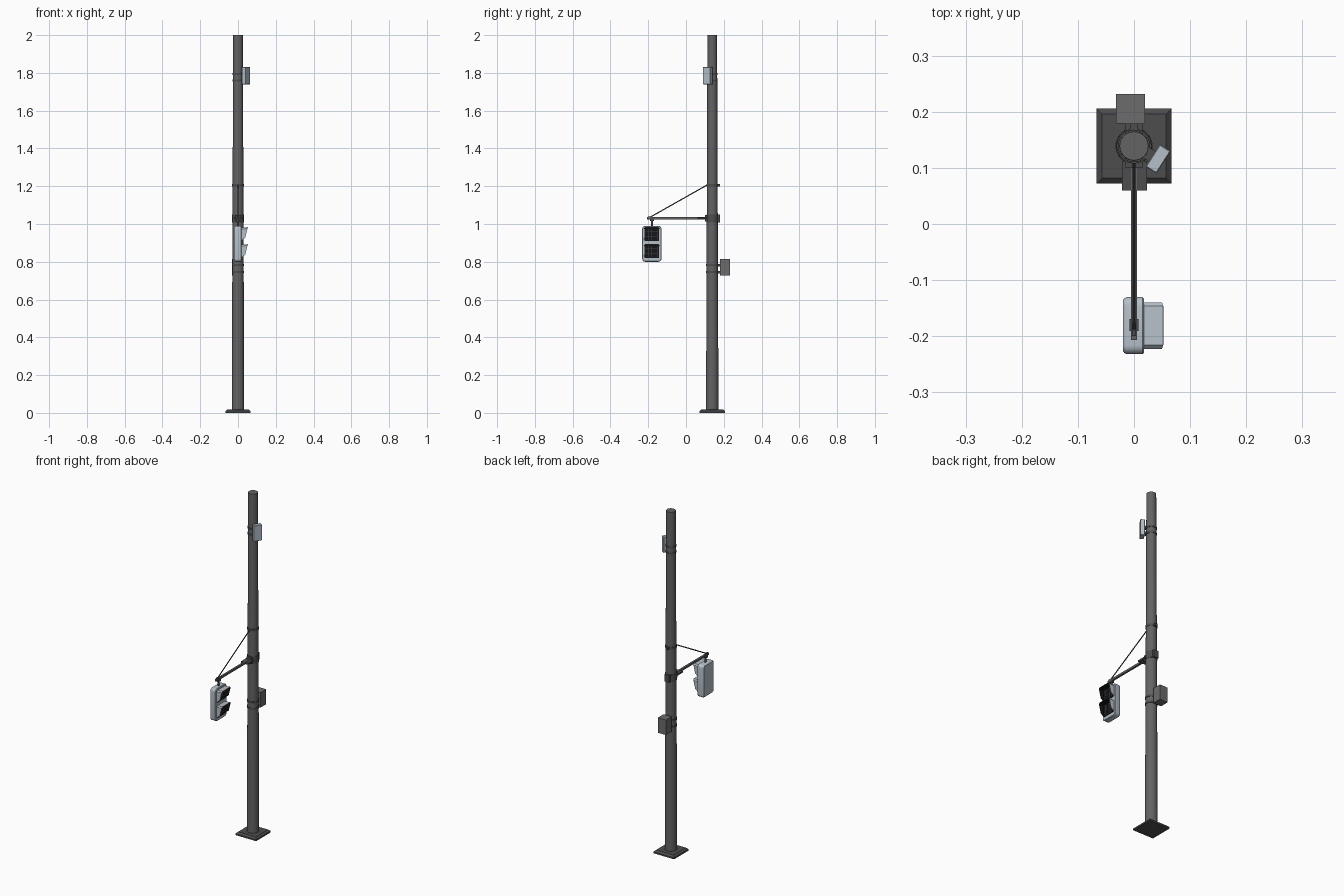
import bpy, bmesh, math
from mathutils import Vector, Matrix

if "Cube" in bpy.data.objects:
    bpy.data.objects.remove(bpy.data.objects["Cube"])

def mat(name, r, g, b):
    m = bpy.data.materials.new(name)
    m.diffuse_color = (r, g, b, 1)
    m.use_nodes = True
    m.node_tree.nodes["Principled BSDF"].inputs["Base Color"].default_value = m.diffuse_color
    return m

POLE = mat("pole grey", 0.125, 0.125, 0.127)
DARK = mat("dark steel", 0.075, 0.075, 0.077)
BOX = mat("cabinet grey", 0.15, 0.15, 0.153)
LIGHT = mat("pale blue grey", 0.46, 0.53, 0.58)
BLACK = mat("lens black", 0.008, 0.008, 0.009)
GRID = mat("lens grid grey", 0.06, 0.06, 0.065)
PY = 0.139  # pole centre in y

def finish(name, bm, mats, bevel=0, segs=1, smooth=True):
    me = bpy.data.meshes.new(name)
    bm.to_mesh(me)
    bm.free()
    for m in mats:
        me.materials.append(m)
    ob = bpy.data.objects.new(name, me)
    bpy.context.collection.objects.link(ob)
    if bevel:
        b = ob.modifiers.new("bevel", 'BEVEL')
        b.width, b.segments = bevel, segs
    if smooth:
        bpy.ops.object.select_all(action='DESELECT')
        ob.select_set(True)
        bpy.context.view_layer.objects.active = ob
        bpy.ops.object.shade_smooth_by_angle(angle=math.radians(35))
    return ob

def box(name, loc, size, m, rot=0, bevel=0):
    bm = bmesh.new()
    bmesh.ops.create_cube(bm, size=1, matrix=Matrix.LocRotScale(
        Vector(loc), Matrix.Rotation(rot, 3, 'Z').to_quaternion(), Vector(size)))
    return finish(name, bm, [m], bevel, smooth=False)

def rod(name, a, b, r1, r2, m, sides=24, caps=True):
    a, b = Vector(a), Vector(b)
    d = b - a
    bm = bmesh.new()
    q = d.to_track_quat('Z', 'Y')
    bmesh.ops.create_cone(bm, cap_ends=caps, segments=sides, radius1=r1, radius2=r2, depth=d.length,
                          matrix=Matrix.LocRotScale((a + b) / 2, q, Vector((1, 1, 1))))
    return finish(name, bm, [m])

def pole_r(z):
    return 0.033 - 0.0037 * z

def band(name, z, h, extra=0.0025, m=DARK):
    r = pole_r(z) + extra
    rod(name, (0, PY, z - h / 2), (0, PY, z + h / 2), r, r, m, 32)

# tapered pole and flanged base plate
rod("pole", (0, PY, 0.002), (0, PY, 2), pole_r(0), pole_r(2), POLE, 32)
bm = bmesh.new()
rings = []
for half, z in ((0.067, 0), (0.067, 0.009), (0.057, 0.018)):
    rings.append([bm.verts.new((sx * half, PY + sy * half, z))
                  for sx, sy in ((-1, -1), (1, -1), (1, 1), (-1, 1))])
for lo, hi in zip(rings, rings[1:]):
    for i in range(4):
        j = (i + 1) % 4
        bm.faces.new((lo[i], lo[j], hi[j], hi[i]))
bm.faces.new(rings[-1])
bm.faces.new(rings[0][::-1])
finish("base_plate", bm, [DARK], smooth=False)

# clamp bands
for i, z in enumerate((0.745, 0.782, 1.76, 1.795)):
    band(f"strap_{i}", z, 0.010)
band("brace_band", 1.205, 0.012)
band("arm_clamp", 1.03, 0.042, 0.002)
box("brace_band_lug", (0, PY + 0.034, 1.205), (0.014, 0.012, 0.014), DARK)
box("arm_clamp_rear", (0, PY + 0.033, 1.03), (0.03, 0.014, 0.042), DARK)
box("arm_clamp_front", (0, PY - 0.033, 1.03), (0.03, 0.012, 0.036), DARK)
box("arm_bracket", (0.001, 0.086, 1.03), (0.045, 0.052, 0.009), DARK)

# lower cabinet behind the pole
box("lower_cabinet", (-0.006, 0.2055, 0.772), (0.052, 0.053, 0.088), BOX)
for i, z in enumerate((0.745, 0.782)):
    box(f"cabinet_mount_{i}", (-0.002, 0.174, z), (0.022, 0.016, 0.012), DARK)

# upper sensor box, turned toward the front right
a = math.radians(-32.5)
box("upper_box", (0.043, 0.116, 1.785), (0.023, 0.047, 0.092), LIGHT, a, 0.0015)
for i, z in enumerate((1.76, 1.795)):
    box(f"upper_box_mount_{i}", (0.027, 0.124, z), (0.014, 0.022, 0.012), DARK, a)

# arm with brace wire and hanger
box("arm", (0, -0.049, 1.03), (0.011, 0.316, 0.012), POLE)
rod("brace_wire", (0, PY - 0.03, 1.205), (0, -0.19, 1.036), 0.003, 0.003, DARK, 8)
box("brace_wire_lug", (0, -0.19, 1.034), (0.008, 0.02, 0.012), DARK)
box("hanger_top", (0, -0.18, 1.022), (0.016, 0.022, 0.014), DARK)
rod("hanger_rod", (0, -0.18, 0.985), (0, -0.18, 1.02), 0.0055, 0.0055, DARK, 12)

# signal housing: rounded rectangle extruded along x, narrower at the back
CY, CZ = -0.181, 0.895

def outline(hy, hz, r, n=5):
    pts = []
    for k, (sy, sz) in enumerate(((1, 1), (-1, 1), (-1, -1), (1, -1))):
        for i in range(n + 1):
            t = math.pi / 2 * (k + i / n)
            pts.append((CY + sy * (hy - r) + r * math.cos(t),
                        CZ + sz * (hz - r) + r * math.sin(t)))
    return pts

bm = bmesh.new()
rings = [[bm.verts.new((x, y, z)) for y, z in outline(0.051 - s, 0.095 - s, 0.016 - s)]
         for x, s in ((-0.02, 0.006), (-0.017, 0.002), (-0.012, 0), (0.015, 0), (0.018, 0.003))]
for lo, hi in zip(rings, rings[1:]):
    n = len(lo)
    for i in range(n):
        bm.faces.new((lo[i], lo[(i + 1) % n], hi[(i + 1) % n], hi[i]))
bm.faces.new(rings[0][::-1])
bm.faces.new(rings[-1])
finish("signal_housing", bm, [LIGHT])

# two lenses with grids, each under a sloping visor that is black inside
for label, top in (("upper", 0.980), ("lower", 0.890)):
    mid = top - 0.036
    box(f"{label}_lens", (0.0195, CY, mid), (0.004, 0.074, 0.068), BLACK)
    bars = bmesh.new()
    for i in range(-3, 4):
        for size, off in (((0.001, 0.0015, 0.06), (0, i * 0.0095, 0)),
                          ((0.001, 0.066, 0.0015), (0, 0, i * 0.0088))):
            bmesh.ops.create_cube(bars, size=1, matrix=Matrix.LocRotScale(
                Vector((0.0219, CY, mid)) + Vector(off), None, Vector(size)))
    finish(f"{label}_lens_grid", bars, [GRID], smooth=False)
    # visor lip path: y, z and reach in x
    side = [(-0.0415, top - 0.068, 0.022), (-0.0415, top - 0.055, 0.038),
            (-0.0415, top - 0.007, 0.050), (-0.035, top, 0.052)]
    path = side + [(-y, z, x) for y, z, x in reversed(side)]
    bm = bmesh.new()
    wall = [bm.verts.new((0.017, CY + y, z)) for y, z, x in path]
    lip = [bm.verts.new((x, CY + y, z + 0.003)) for y, z, x in path]
    for i in range(len(path) - 1):
        bm.faces.new((wall[i], lip[i], lip[i + 1], wall[i + 1]))
    ob = finish(f"{label}_visor", bm, [LIGHT, BLACK], smooth=False)
    s = ob.modifiers.new("thickness", 'SOLIDIFY')
    s.thickness, s.offset, s.material_offset = 0.002, -1, 1
